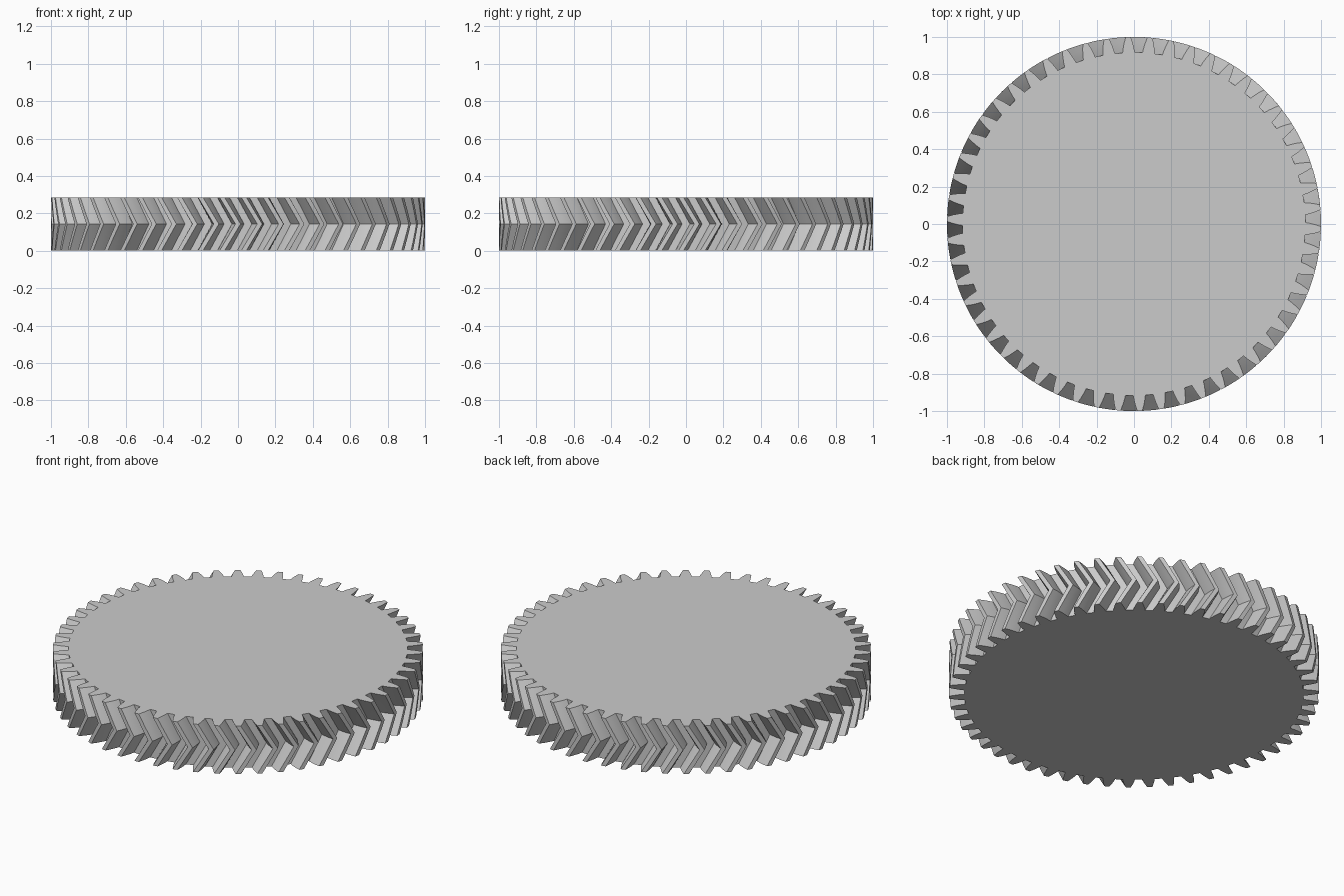
import bpy, bmesh, math

cube = bpy.data.objects.get("Cube")
if cube:
    bpy.data.objects.remove(cube, do_unlink=True)

TEETH = 54
HEIGHT = 0.286
TWIST = math.radians(4.9)      # sweep of each half of the herringbone
STEPS = 8                      # layers along the height (even)
PITCH = math.tau / TEETH

# Tooth flank: radius and half the tooth's angular width, root to tip
FLANK = [(0.917, 0.0355), (0.94, 0.0312), (0.97, 0.0232), (1.0, 0.0135)]

# Light grey metal
grey = bpy.data.materials.new("light_grey")
grey.use_nodes = True
colour = (0.6, 0.6, 0.6, 1)
grey.diffuse_color = colour
grey.node_tree.nodes["Principled BSDF"].inputs["Base Color"].default_value = colour


def tooth_outline():
    """Polar points of the full toothed profile, with a gap centred on +x."""
    points = []
    for i in range(TEETH):
        centre = (i + 0.5) * PITCH
        points += [(r, centre - a) for r, a in FLANK]
        points += [(r, centre + a) for r, a in reversed(FLANK)]
    return points


# Loft the profile upwards, twisting forward to mid height and then back
bm = bmesh.new()
outline = tooth_outline()
rings = []
for k in range(STEPS + 1):
    t = k / STEPS
    turn = -TWIST * abs(2 * t - 1)
    rings.append([bm.verts.new((r * math.cos(a + turn), r * math.sin(a + turn), HEIGHT * t))
                  for r, a in outline])

count = len(outline)
for low, high in zip(rings, rings[1:]):
    for i in range(count):
        j = (i + 1) % count
        bm.faces.new((low[i], low[j], high[j], high[i]))

# Flat end faces: a solid disc plus one face per tooth
size = 2 * len(FLANK)
for ring, flip in ((rings[0], True), (rings[-1], False)):
    disc = [v for i, v in enumerate(ring) if i % size in (0, size - 1)]
    caps = [disc] + [ring[s:s + size] for s in range(0, count, size)]
    for cap in caps:
        bm.faces.new(cap[::-1] if flip else cap)

mesh = bpy.data.meshes.new("herringbone_gear")
bm.to_mesh(mesh)
bm.free()
mesh.materials.append(grey)
gear = bpy.data.objects.new("herringbone_gear", mesh)
bpy.context.collection.objects.link(gear)

# Smooth curved flanks, sharp tooth edges
bpy.ops.object.select_all(action='DESELECT')
gear.select_set(True)
bpy.context.view_layer.objects.active = gear
bpy.ops.object.shade_smooth_by_angle(angle=math.radians(30))
